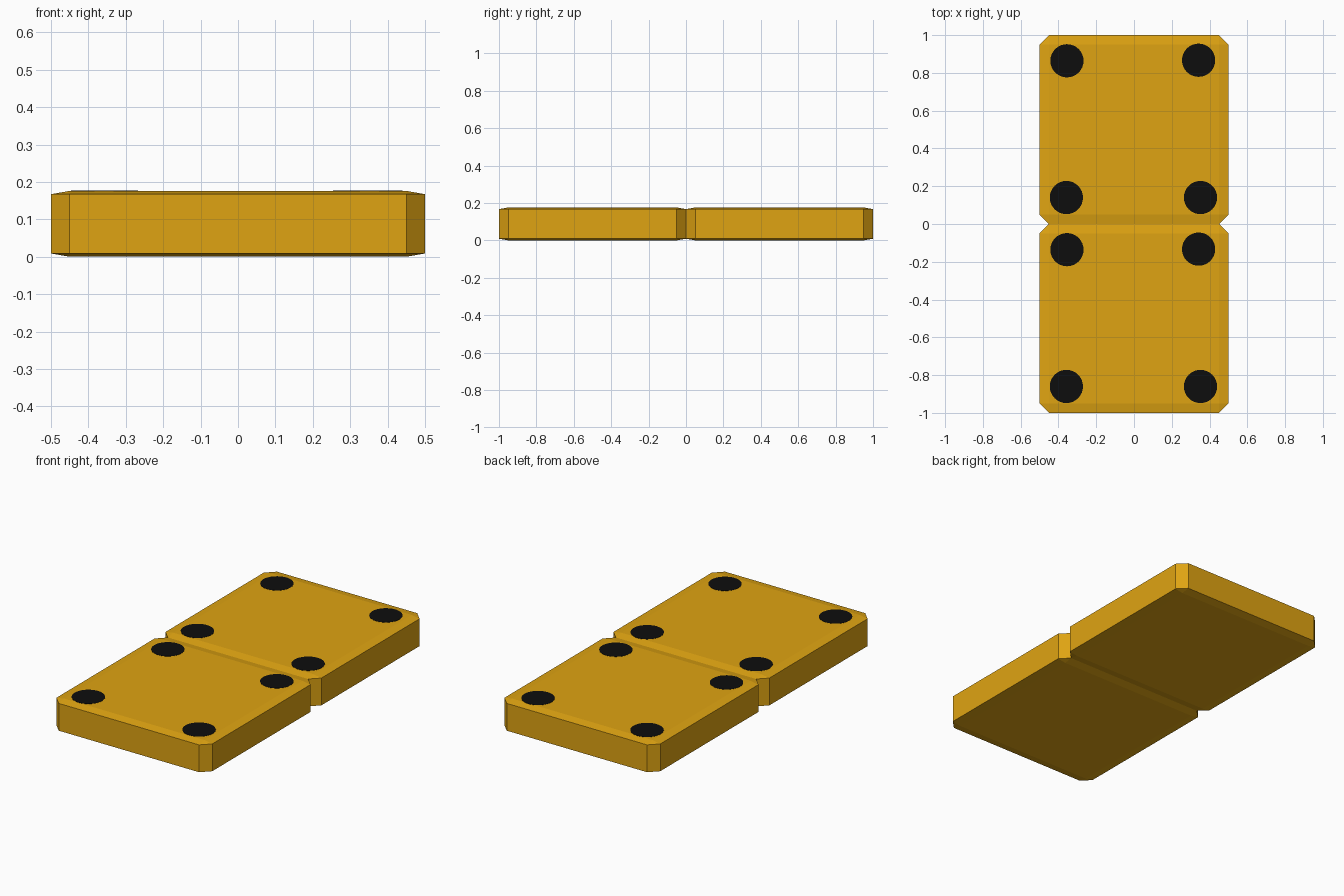
import bpy

if "Cube" in bpy.data.objects:
    bpy.data.objects.remove(bpy.data.objects["Cube"])

HEIGHT = 0.176      # slab thickness
CHAMFER = 0.05      # edge cut, squashed in z together with the slab


def material(name, colour):
    mat = bpy.data.materials.new(name)
    mat.diffuse_color = (*colour, 1.0)
    mat.use_nodes = True
    mat.node_tree.nodes["Principled BSDF"].inputs["Base Color"].default_value = mat.diffuse_color
    return mat


gold = material("golden_yellow", (0.74, 0.37, 0.006))
black = material("black", (0.004, 0.004, 0.004))


def tile_half(name, y):
    """Square slab: a unit cube with chamfered edges, flattened in z."""
    bpy.ops.mesh.primitive_cube_add(size=1, location=(0, y, HEIGHT / 2))
    obj = bpy.context.object
    obj.name = name
    obj.scale.z = HEIGHT
    bevel = obj.modifiers.new("chamfer", 'BEVEL')
    bevel.width = CHAMFER
    bevel.segments = 1
    obj.data.materials.append(gold)


def pip(name, x, y):
    """Thin round spot lying on the top face."""
    bpy.ops.mesh.primitive_cylinder_add(vertices=32, radius=0.088, depth=0.004,
                                        location=(x, y, HEIGHT - 0.001))
    obj = bpy.context.object
    obj.name = name
    obj.data.materials.append(black)


# Four spots per half, placed slightly by hand
spots = [(-0.355, 0.364), (0.342, 0.367), (-0.358, -0.36), (0.352, -0.36)]

for half, y in (("front", -0.5), ("back", 0.5)):
    tile_half(half + "_half", y)
    for i, (px, py) in enumerate(spots, 1):
        pip(f"{half}_spot_{i}", px, y + py)
